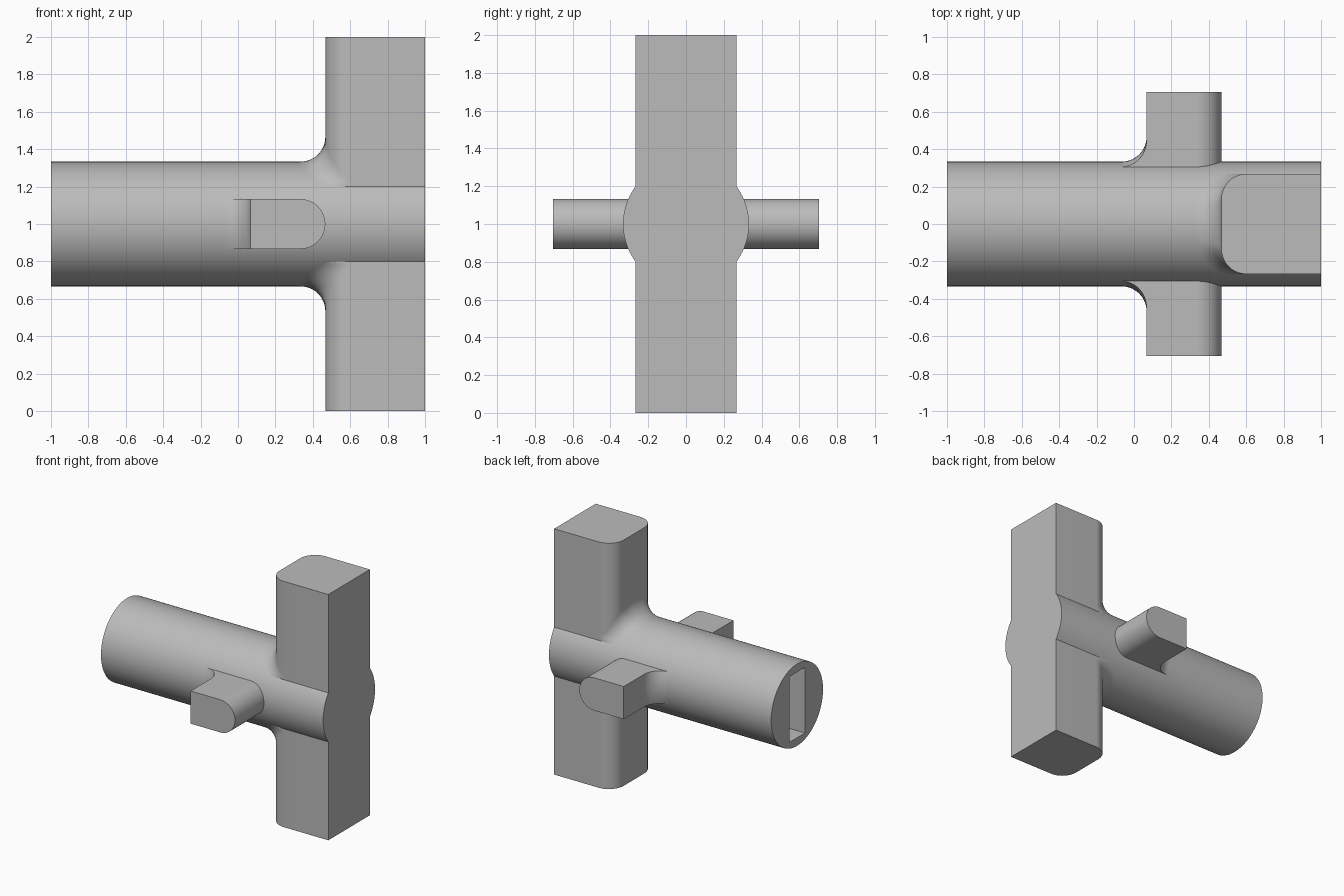
import bpy, bmesh
from math import sin, cos, pi, sqrt, radians
from mathutils import Vector

cube = bpy.data.objects.get("Cube")
if cube:
    bpy.data.objects.remove(cube, do_unlink=True)

MID = 1.0        # height of the main axis
R = 1 / 3        # radius of the round body
F = 0.133        # radius of every fillet and rounded edge
HALF = 0.267     # half width of the upright bar
BAR_X = 0.467    # face of the bar towards the body

grey = bpy.data.materials.new("mid grey")
grey.use_nodes = True
grey.diffuse_color = (0.5, 0.5, 0.5, 1)
bsdf = next(n for n in grey.node_tree.nodes if n.type == 'BSDF_PRINCIPLED')
bsdf.inputs["Base Color"].default_value = (0.5, 0.5, 0.5, 1)


def finish(name, bm):
    mesh = bpy.data.meshes.new(name)
    bm.to_mesh(mesh)
    bm.free()
    mesh.materials.append(grey)
    obj = bpy.data.objects.new(name, mesh)
    bpy.context.collection.objects.link(obj)
    return obj


def smooth(obj):
    bpy.ops.object.select_all(action='DESELECT')
    obj.select_set(True)
    bpy.context.view_layer.objects.active = obj
    bpy.ops.object.shade_smooth_by_angle(angle=radians(30))


def arc(u, v, r, start, end, n=16):
    angles = [radians(start + (end - start) * i / n) for i in range(n + 1)]
    return [(u + r * cos(a), v + r * sin(a)) for a in angles]


def prism(name, outline, place, low, high):
    """Extrude a 2D outline between two levels; place maps (u, v, level) to space."""
    bm = bmesh.new()
    ends = [[bm.verts.new(place(u, v, w)) for u, v in outline] for w in (low, high)]
    for ring in ends:
        bm.faces.new(ring)
    n = len(outline)
    for i in range(n):
        k = (i + 1) % n
        bm.faces.new((ends[0][i], ends[0][k], ends[1][k], ends[1][i]))
    bmesh.ops.recalc_face_normals(bm, faces=bm.faces)
    return finish(name, bm)


def patch(name, rows, flip):
    """Skin a grid of points."""
    bm = bmesh.new()
    grid = [[bm.verts.new(p) for p in row] for row in rows]
    for a, b in zip(grid, grid[1:]):
        for j in range(len(a) - 1):
            quad = [a[j], b[j], b[j + 1], a[j + 1]]
            bm.faces.new(quad[::-1] if flip else quad)
    smooth(finish(name, bm))


def along_x(u, v, w):
    return (w, u, MID + v)


def along_y(u, v, w):
    return (u, w, MID + v)


def along_z(u, v, w):
    return (u, v, w)


# Round body with a rectangular slot in its end
body = prism("round_body", arc(0, 0, R, 0, 360, 96)[:-1], along_x, -1, 1)
slot = [(-0.1, -HALF), (0.1, -HALF), (0.1, HALF), (-0.1, HALF)]
cutter = prism("slot_cutter", slot, along_x, -1.2, -0.47)
cutter.hide_render = True
cut = body.modifiers.new("slot", 'BOOLEAN')
cut.operation = 'DIFFERENCE'
cut.solver = 'EXACT'
cut.object = cutter
bpy.context.view_layer.objects.active = body
bpy.ops.object.modifier_apply(modifier=cut.name)
bpy.data.objects.remove(cutter, do_unlink=True)
smooth(body)

# Upright bar with two rounded edges
cx, cy = BAR_X + F, HALF - F
rounded = arc(cx, cy, F, 90, 180) + arc(cx, -cy, F, 180, 270)
smooth(prism("upright_bar", [(1, -HALF), (1, HALF)] + rounded, along_z, 0, 2))

# Fillets where the bar meets the body: a ball rolled round the bar outline
path = [(x, y, Vector((x - cx, y - cy, 0)) / F) for x, y in arc(cx, cy, F, 90, 180)]
path += [(BAR_X, cy * (1 - i / 8), Vector((-1, 0, 0))) for i in range(1, 16)]
path += [(x, y, Vector((x - cx, y + cy, 0)) / F) for x, y in arc(cx, -cy, F, 180, 270)]
for side, name in ((1, "upper_fillet"), (-1, "lower_fillet")):
    rows = []
    for x, y, normal in path:
        ball = Vector((x, y, 0)) + normal * F
        ball.z = sqrt((R + F) ** 2 - ball.y ** 2)
        to_body = -Vector((0, ball.y, ball.z)).normalized()
        row = []
        for j in range(13):
            p = ball + F * (-normal).slerp(to_body, j / 12)
            row.append((p.x, max(-HALF, min(HALF, p.y)), MID + side * p.z))
        rows.append(row)
    patch(name, rows, side > 0)

# Side lugs with a round nose, each blended into the body behind
nose = arc(BAR_X - F, 0, F, -90, 90, 24)
lug_outline = [(0.067, F), (0.067, -F)] + nose
for side, name in ((1, "back"), (-1, "front")):
    smooth(prism(name + "_lug", lug_outline, along_y, side * 0.2, side * 0.705))
    rows = []
    for i in range(15):
        a = pi / 2 * i / 14
        x, rho = 0.067 - F + F * (sin(a) - 0), R + F - F * cos(a)
        heights = [F * (k / 6 - 1) for k in range(13)]
        row = [(x, side * sqrt(rho ** 2 - z ** 2), MID + z) for z in heights]
        row = [(x, side * 0.25, MID - F)] + row + [(x, side * 0.25, MID + F)]
        rows.append(row)
    patch(name + "_lug_fillet", rows, side > 0)
